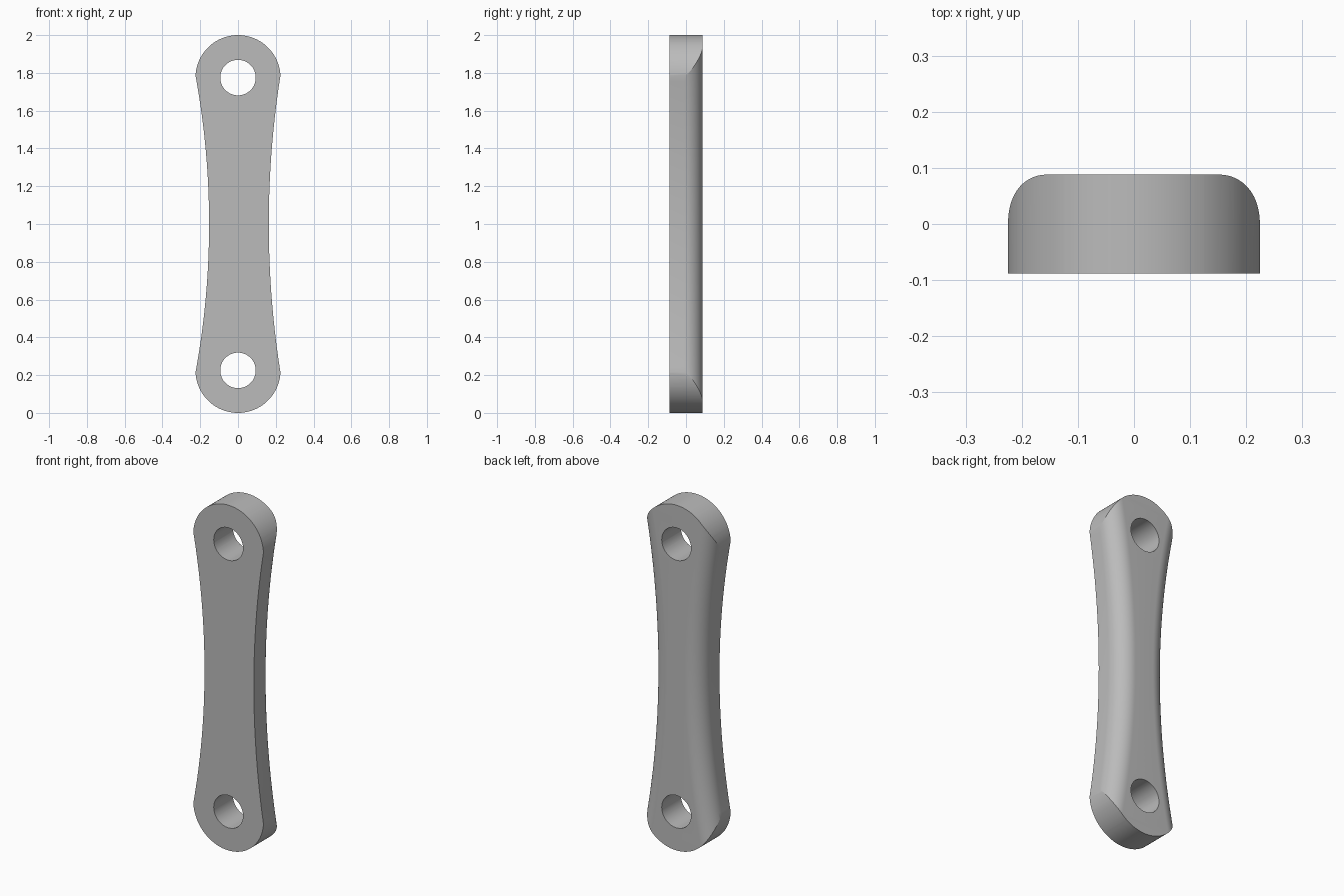
import bpy, bmesh
from math import sin, cos, pi, radians, sqrt

END_R, HOLE_R, HALF_D, FILLET = 0.225, 0.094, 0.088, 0.1
CENTRES = (END_R, 2 - END_R)
STEPS, STATIONS = 20, 64

cube = bpy.data.objects.get("Cube")
if cube:
    bpy.data.objects.remove(cube, do_unlink=True)

grey = bpy.data.materials.new("plain grey")
grey.use_nodes = True
grey.diffuse_color = (0.5, 0.5, 0.5, 1)
grey.node_tree.nodes["Principled BSDF"].inputs["Base Color"].default_value = (0.5, 0.5, 0.5, 1)


def loft(name, rings):
    """Closed solid through a list of equal point rings."""
    bm = bmesh.new()
    rows = [[bm.verts.new(p) for p in ring] for ring in rings]
    n = len(rows[0])
    for a, b in zip(rows, rows[1:]):
        for i in range(n):
            j = (i + 1) % n
            bm.faces.new((a[i], a[j], b[j], b[i]))
    bm.faces.new(rows[0][::-1])
    bm.faces.new(rows[-1])
    bmesh.ops.recalc_face_normals(bm, faces=bm.faces)
    mesh = bpy.data.meshes.new(name)
    bm.to_mesh(mesh)
    bm.free()
    mesh.materials.append(grey)
    obj = bpy.data.objects.new(name, mesh)
    bpy.context.collection.objects.link(obj)
    return obj


def edge(z, waist):
    """Half width along a concave arc, narrowest at mid height."""
    half = CENTRES[1] - 1
    sag = END_R - 0.002 - waist
    radius = (half ** 2 + sag ** 2) / (2 * sag)
    return waist + radius - sqrt(radius ** 2 - (z - 1) ** 2)


def section(z):
    """Flat front, rounded back corners."""
    left, right = edge(z, 0.163), edge(z, 0.153)
    arc = [i * pi / 2 / STEPS for i in range(STEPS + 1)]
    y0 = HALF_D - FILLET
    pts = [(left, -HALF_D, z)]
    pts += [(left - FILLET + FILLET * cos(a), y0 + FILLET * sin(a), z) for a in arc]
    pts += [(FILLET - right - FILLET * cos(a), y0 + FILLET * sin(a), z) for a in reversed(arc)]
    return pts + [(-right, -HALF_D, z)]


def prism(name, outline):
    """Outline in x and z, extruded through the full depth."""
    return loft(name, [[(x, y, z) for x, z in outline] for y in (-0.3, 0.3)])


def arc_points(z, r, start, end, n):
    return [(r * cos(start + (end - start) * i / n), z + r * sin(start + (end - start) * i / n))
            for i in range(n + 1)]


def cut(obj, cutter, operation):
    mod = obj.modifiers.new("cut", 'BOOLEAN')
    mod.operation, mod.object, mod.solver = operation, cutter, 'EXACT'
    bpy.context.view_layer.objects.active = obj
    bpy.ops.object.modifier_apply(modifier=mod.name)
    bpy.data.objects.remove(cutter, do_unlink=True)


# Waisted bar with rounded back edges
bar = loft("link_bar", [section(-0.1 + 2.2 * i / STATIONS) for i in range(STATIONS + 1)])

# Round both ends
stadium = arc_points(CENTRES[1], END_R, 0, pi, 48) + arc_points(CENTRES[0], END_R, pi, 2 * pi, 48)
cut(bar, prism("end_cutter", stadium), 'INTERSECT')

# Pin holes
for z in CENTRES:
    cut(bar, prism("hole_cutter", arc_points(z, HOLE_R, 0, 2 * pi, 64)[:-1]), 'DIFFERENCE')

bpy.ops.object.select_all(action='DESELECT')
bar.select_set(True)
bpy.context.view_layer.objects.active = bar
bpy.ops.object.shade_smooth_by_angle(angle=radians(20))
